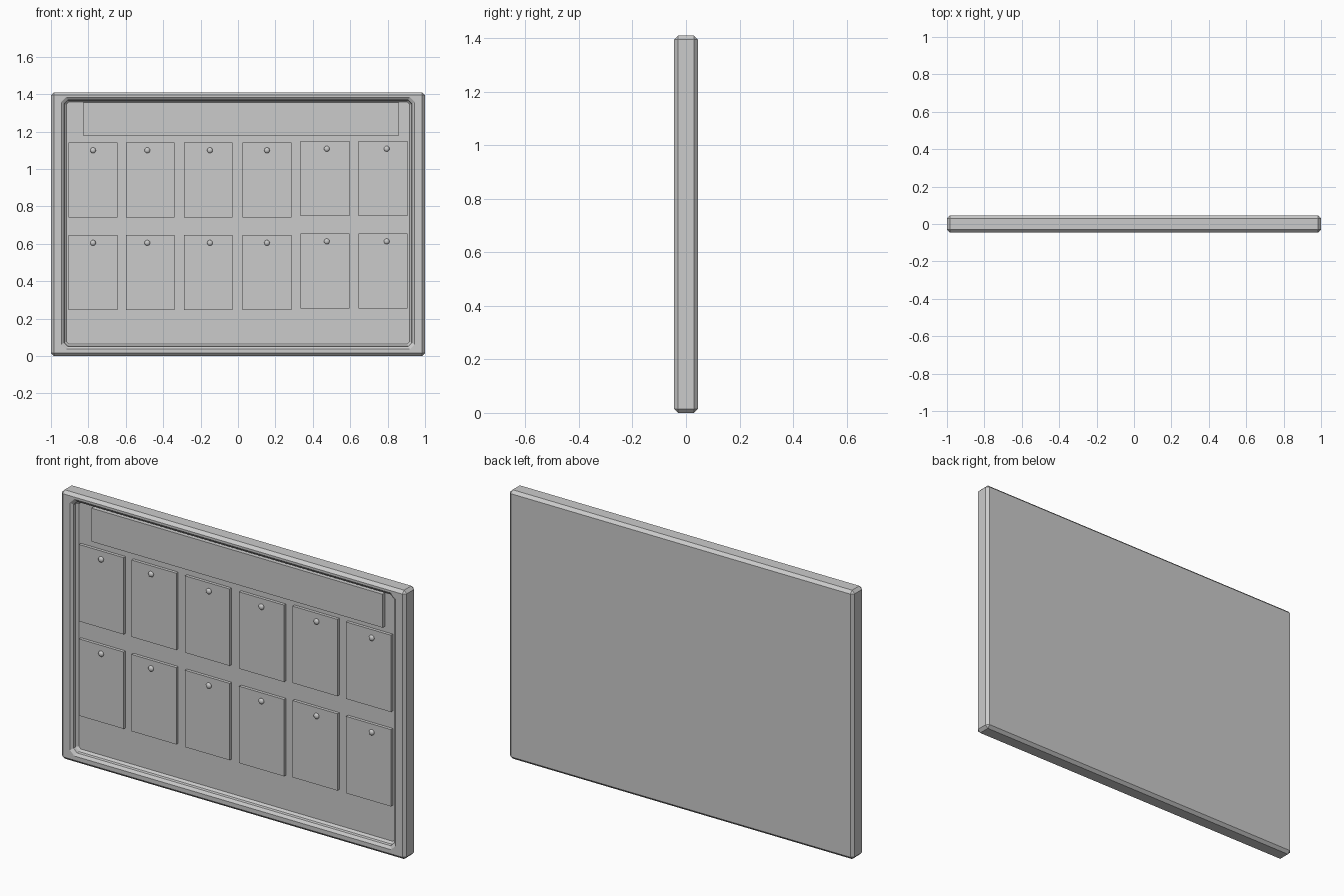
import bpy, bmesh

if "Cube" in bpy.data.objects:
    bpy.data.objects.remove(bpy.data.objects["Cube"])

H = 1.41  # board height


def finish(bm, name):
    bmesh.ops.remove_doubles(bm, verts=bm.verts, dist=1e-5)
    bmesh.ops.recalc_face_normals(bm, faces=bm.faces)
    me = bpy.data.meshes.new(name)
    bm.to_mesh(me)
    bm.free()
    ob = bpy.data.objects.new(name, me)
    bpy.context.collection.objects.link(ob)
    return ob


def loop(bm, side, top, bottom, y, c):
    """Rectangle with clipped corners, inset from the board outline."""
    x, z0, z1 = 1 - side, bottom, H - top
    pts = [(-x + c, z0), (x - c, z0), (x, z0 + c), (x, z1 - c),
           (x - c, z1), (-x + c, z1), (-x, z1 - c), (-x, z0 + c)]
    return [bm.verts.new((px, y, pz)) for px, pz in pts]


def box(name, x0, x1, z0, z1, y0, y1):
    bm = bmesh.new()
    bmesh.ops.create_cube(bm, size=1)
    for v in bm.verts:
        v.co = ((x0 + x1) / 2 + v.co.x * (x1 - x0),
                (y0 + y1) / 2 + v.co.y * (y1 - y0),
                (z0 + z1) / 2 + v.co.z * (z1 - z0))
    return finish(bm, name)


# Board: chamfered frame stepping inwards to a recessed panel
sections = [  # side, top, bottom inset, y, corner clip
    (.015, .015, .015, .045, 0),
    (0, 0, 0, .03, .015),
    (0, 0, 0, -.03, .015),
    (.015, .015, .015, -.045, 0),
    (.056, .027, .037, -.045, .025),
    (.070, .041, .051, -.034, .020),
    (.072, .043, .053, -.020, .020),
    (.083, .053, .064, -.010, .012),
]
bm = bmesh.new()
rings = [loop(bm, *s) for s in sections]
for a, b in zip(rings, rings[1:]):
    for i in range(8):
        j = (i + 1) % 8
        bm.faces.new((a[i], a[j], b[j], b[i]))
bm.faces.new(rings[0])
bm.faces.new(rings[-1])
bmesh.ops.remove_doubles(bm, verts=bm.verts, dist=1e-5)
finish(bm, "notice_board")

# Header strip along the top of the panel
box("header_strip", -.83, .86, 1.18, 1.355, -.03, -.008)

# Two rows of pinned cards; the last two columns hang slightly higher
card_left = [-.905, -.60, -.29, .025, .335, .645]
pin_shift = [0, -.015, .01, 0, .01, .02]
for row, base in enumerate((.74, .245)):
    for col, x in enumerate(card_left):
        z = base + (.008 if col > 3 else 0)
        box(f"card_{row}_{col}", x, x + .26, z, z + .403, -.026, -.008)
        # Round pin head
        bpy.ops.mesh.primitive_uv_sphere_add(
            segments=16, ring_count=8, radius=.015,
            location=(x + .13 + pin_shift[col], -.028, z + .36))
        pin = bpy.context.object
        pin.name = f"pin_{row}_{col}"
        pin.scale.y = .7
        bpy.ops.object.shade_smooth()
